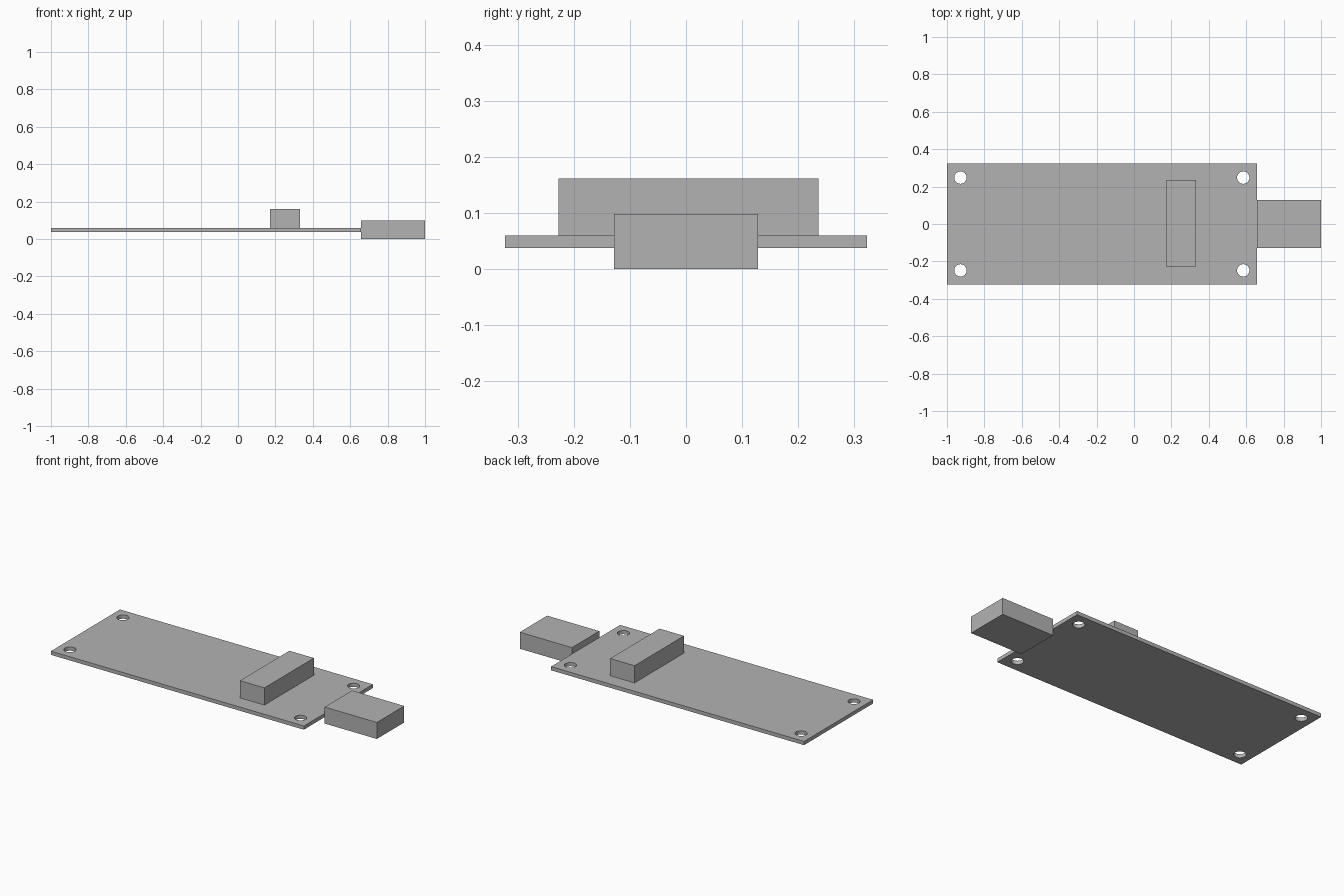
import bpy

cube = bpy.data.objects.get("Cube")
if cube:
    bpy.data.objects.remove(cube, do_unlink=True)

grey = bpy.data.materials.new("plain_grey")
grey.use_nodes = True
colour = (0.45, 0.45, 0.45, 1)
grey.diffuse_color = colour
grey.node_tree.nodes["Principled BSDF"].inputs["Base Color"].default_value = colour


def box(name, low, high):
    """Box spanning two opposite corners."""
    centre = [(a + b) / 2 for a, b in zip(low, high)]
    bpy.ops.mesh.primitive_cube_add(size=1, location=centre)
    ob = bpy.context.object
    ob.name = name
    ob.scale = [b - a for a, b in zip(low, high)]
    bpy.ops.object.transform_apply(location=False, rotation=False, scale=True)
    ob.data.materials.append(grey)
    return ob


# Flat circuit board, raised slightly above the ground
board = box("circuit_board", (-1, -0.323, 0.038), (0.658, 0.323, 0.06))

# Mounting holes near the four corners
for x in (-0.928, 0.584):
    for y in (-0.248, 0.248):
        bpy.ops.mesh.primitive_cylinder_add(vertices=48, radius=0.033, depth=0.2,
                                            location=(x, y, 0.05))
        cutter = bpy.context.object
        cutter.name = "hole_cutter"
        cutter.hide_render = True
        cutter.data.materials.append(grey)
        cut = board.modifiers.new("mounting_hole", 'BOOLEAN')
        cut.operation = 'DIFFERENCE'
        cut.solver = 'EXACT'
        cut.object = cutter
        bpy.ops.object.select_all(action='DESELECT')
        board.select_set(True)
        bpy.context.view_layer.objects.active = board
        bpy.ops.object.modifier_apply(modifier=cut.name)
        bpy.data.objects.remove(cutter, do_unlink=True)
bpy.ops.object.shade_smooth_by_angle()

# Component block on top of the board
box("component_block", (0.172, -0.227, 0.06), (0.332, 0.236, 0.162))

# Plug at the end of the board
box("end_plug", (0.658, -0.128, 0), (1, 0.128, 0.098))
